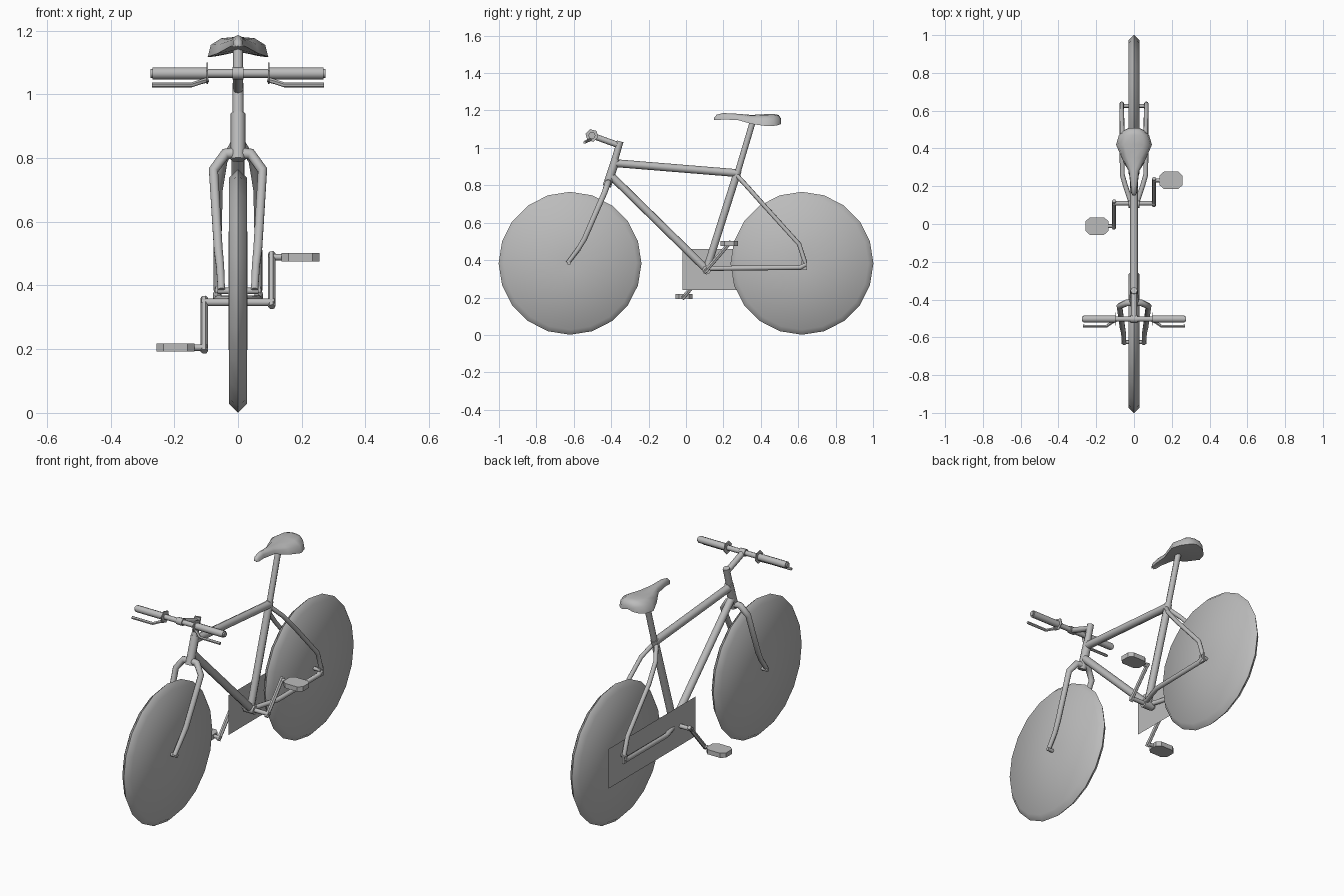
import bpy, bmesh, math
from mathutils import Vector, Matrix

cube = bpy.data.objects.get("Cube")
if cube:
    bpy.data.objects.remove(cube, do_unlink=True)

grey = bpy.data.materials.new("plain grey")
grey.use_nodes = True
COLOUR = (0.5, 0.5, 0.5, 1)
grey.diffuse_color = COLOUR
grey.node_tree.nodes["Principled BSDF"].inputs["Base Color"].default_value = COLOUR


def finish(name, bm, angle=50):
    """Turn a bmesh into a shaded object."""
    bmesh.ops.recalc_face_normals(bm, faces=bm.faces)
    mesh = bpy.data.meshes.new(name)
    bm.to_mesh(mesh)
    bm.free()
    mesh.materials.append(grey)
    mesh.shade_smooth()
    mesh.set_sharp_from_angle(angle=math.radians(angle))
    obj = bpy.data.objects.new(name, mesh)
    bpy.context.collection.objects.link(obj)
    return obj


def loft(bm, rings):
    """Skin closed rings of equal length and cap both ends."""
    loops = [[bm.verts.new(p) for p in ring] for ring in rings]
    n = len(loops[0])
    for a, b in zip(loops, loops[1:]):
        for i in range(n):
            j = (i + 1) % n
            bm.faces.new((a[i], a[j], b[j], b[i]))
    bm.faces.new(loops[0])
    bm.faces.new(loops[-1])


def tube(name, path, radius, end_radius=None, sides=8):
    """Round tube along a path, optionally tapered."""
    pts = [Vector(p) for p in path]
    end_radius = end_radius or radius
    dirs = [(b - a).normalized() for a, b in zip(pts, pts[1:])]
    tangents = [dirs[0]] + [(a + b).normalized() for a, b in zip(dirs, dirs[1:])] + [dirs[-1]]
    side = tangents[0].orthogonal().normalized()
    rings = []
    for k, (p, t) in enumerate(zip(pts, tangents)):
        if k:
            side = tangents[k - 1].rotation_difference(t) @ side
        up = t.cross(side)
        r = radius + (end_radius - radius) * k / (len(pts) - 1)
        angles = [math.tau * i / sides for i in range(sides)]
        rings.append([p + (side * math.cos(a) + up * math.sin(a)) * r for a in angles])
    bm = bmesh.new()
    loft(bm, rings)
    return finish(name, bm)


def pair(name, path, radius, end_radius=None, sides=8):
    """The same tube on both sides."""
    for label, s in (("left", 1), ("right", -1)):
        tube(f"{label}_{name}", [(s * x, y, z) for x, y, z in path], radius, end_radius, sides)


def wheel(name, y):
    """Solid disc wheel with a ridged tread."""
    bm = bmesh.new()
    section = [(-0.03, 0.03), (-0.028, 0.355), (0, 0.382), (0.028, 0.355), (0.03, 0.03)]
    loft(bm, [[(x, y + r * math.cos(math.tau * i / 20), 0.383 + r * math.sin(math.tau * i / 20))
               for i in range(20)] for x, r in section])
    finish(name, bm, 80)


def box(name, centre, size):
    bm = bmesh.new()
    bmesh.ops.create_cube(bm, size=1, matrix=Matrix.Translation(centre) @ Matrix.Diagonal((*size, 1)))
    return finish(name, bm, 30)


# Wheels and axles
wheel("front_wheel", -0.62)
wheel("rear_wheel", 0.62)
tube("front_axle", [(-0.065, -0.625, 0.383), (0.065, -0.625, 0.383)], 0.01)
tube("rear_axle", [(-0.072, 0.625, 0.383), (0.072, 0.625, 0.383)], 0.01)

# Frame
crank_hub = (0, 0.11, 0.35)
seat_joint = (0, 0.275, 0.865)
tube("top_tube", [(0, -0.375, 0.918), seat_joint], 0.021)
tube("down_tube", [(0, -0.405, 0.855), crank_hub], 0.021)
tube("seat_tube", [crank_hub, (0, 0.278, 0.88)], 0.02)
tube("seat_post", [seat_joint, (0, 0.36, 1.15)], 0.016)
tube("head_tube", [(0, -0.423, 0.795), (0, -0.375, 0.94)], 0.023)
tube("steering_column", [(0, -0.42, 0.80), (0, -0.352, 1.035)], 0.018)
pair("seat_stay", [(0.01, 0.275, 0.85), (0.045, 0.33, 0.79), (0.06, 0.41, 0.70),
                   (0.065, 0.605, 0.485), (0.065, 0.637, 0.385)], 0.012)
pair("chain_stay", [(0.015, 0.11, 0.355), (0.045, 0.2, 0.356), (0.062, 0.26, 0.357),
                    (0.065, 0.61, 0.36), (0.065, 0.637, 0.375)], 0.013)
for s, label in ((1, "left"), (-1, "right")):
    box(label + "_dropout", (s * 0.065, 0.632, 0.372), (0.012, 0.03, 0.05))

# Fork
pair("fork_leg", [(0, -0.415, 0.815), (0.04, -0.418, 0.813), (0.077, -0.435, 0.762),
                  (0.062, -0.543, 0.513), (0.056, -0.575, 0.46), (0.052, -0.632, 0.385)], 0.019, 0.012)

# Handlebar, grips and brake levers
BAR_Y, BAR_Z = -0.503, 1.066
tube("stem", [(0, -0.362, 1.015), (0, BAR_Y, BAR_Z)], 0.016)
tube("stem_clamp", [(-0.018, BAR_Y, BAR_Z), (0.018, BAR_Y, BAR_Z)], 0.02)
tube("handlebar", [(-0.275, BAR_Y, BAR_Z), (0.275, BAR_Y, BAR_Z)], 0.014)
pair("grip", [(0.098, BAR_Y, BAR_Z), (0.268, BAR_Y, BAR_Z)], 0.019)
pair("grip_flange", [(0.094, BAR_Y, BAR_Z), (0.099, BAR_Y, BAR_Z)], 0.035, sides=6)
pair("brake_lever", [(0.095, -0.51, 1.045), (0.115, -0.52, 1.04),
                     (0.145, -0.541, 1.03), (0.27, -0.541, 1.03)], 0.008, sides=6)

# Saddle: half width, top and bottom heights along its length
saddle_sections = [
    (0.150, 0.008, 1.162, 1.148), (0.165, 0.015, 1.178, 1.148), (0.20, 0.018, 1.186, 1.152),
    (0.28, 0.028, 1.182, 1.148), (0.35, 0.065, 1.176, 1.128), (0.42, 0.095, 1.180, 1.118),
    (0.47, 0.080, 1.181, 1.118), (0.495, 0.055, 1.176, 1.122), (0.508, 0.03, 1.158, 1.128),
]
bm = bmesh.new()
rings = []
for y, w, top, low in saddle_sections:
    mid = top - (top - low) * 0.4
    half = [(0.55 * w, top - 0.004), (0.9 * w, mid), (w, low)]
    rings.append([(0, y, top)] + [(x, y, z) for x, z in half]
                 + [(0, y, low + (top - low) * 0.25)]
                 + [(-x, y, z) for x, z in reversed(half)])
loft(bm, rings)
finish("saddle", bm, 55)

# Cranks and pedals
tube("bottom_bracket", [(-0.03, 0.11, 0.347), (0.03, 0.11, 0.347)], 0.024)
tube("crank_spindle", [(-0.115, 0.11, 0.347), (0.115, 0.11, 0.347)], 0.012)
for s, label in ((1, "left"), (-1, "right")):
    y, z = 0.11 + s * 0.121, 0.347 + s * 0.142
    tube(label + "_crank_arm", [(s * 0.106, 0.11 - s * 0.012, 0.347 - s * 0.014),
                                (s * 0.106, y + s * 0.01, z + s * 0.012)], 0.0115, sides=6)
    tube(label + "_pedal_axle", [(s * 0.098, y, z), (s * 0.15, y, z)], 0.01)
    outline = [(0.038, -0.046), (0.06, -0.026), (0.06, 0.026), (0.038, 0.046)]
    outline += [(-a, -b) for a, b in outline]
    bm = bmesh.new()
    loft(bm, [[(s * 0.196 + a, y + b, z + h) for a, b in outline] for h in (-0.013, 0.013)])
    finish(label + "_pedal", bm, 30)

# Flat chain panel
bm = bmesh.new()
corners = [(-0.02, 0.24), (0.74, 0.24), (0.74, 0.46), (-0.02, 0.46)]
bm.faces.new([bm.verts.new((-0.043, y, z)) for y, z in corners])
finish("chain_panel", bm)
